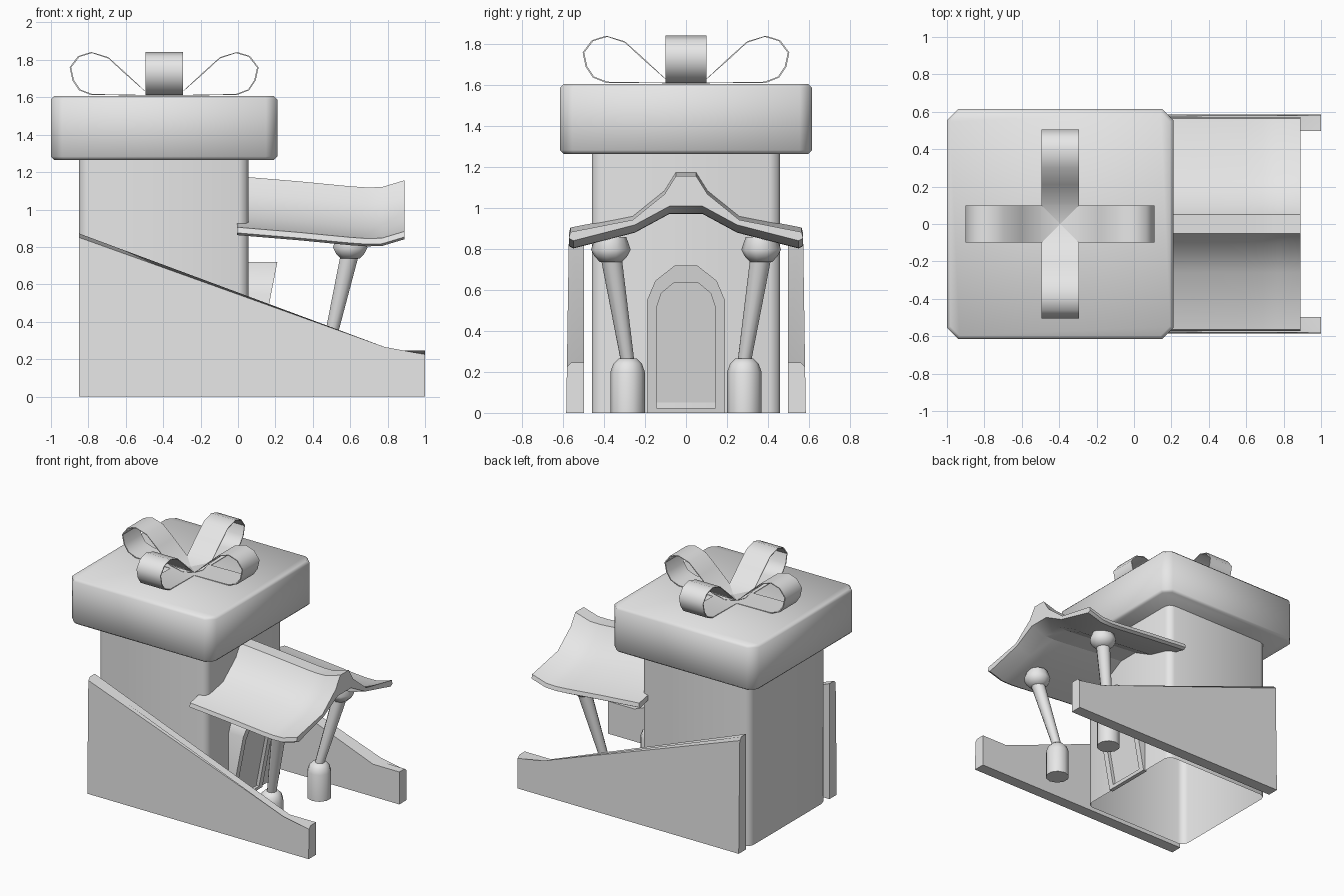
import bpy, bmesh, math
from mathutils import Vector

cube = bpy.data.objects.get("Cube")
if cube:
    bpy.data.objects.remove(cube, do_unlink=True)

grey = bpy.data.materials.new("plain grey")
grey.use_nodes = True
COLOUR = (0.8, 0.8, 0.8, 1)
grey.diffuse_color = COLOUR
grey.node_tree.nodes["Principled BSDF"].inputs["Base Color"].default_value = COLOUR


def finish(name, bm, angle=30):
    """Turn a bmesh into a shaded object."""
    bmesh.ops.recalc_face_normals(bm, faces=bm.faces)
    mesh = bpy.data.meshes.new(name)
    bm.to_mesh(mesh)
    bm.free()
    mesh.materials.append(grey)
    ob = bpy.data.objects.new(name, mesh)
    bpy.context.collection.objects.link(ob)
    bpy.ops.object.select_all(action='DESELECT')
    ob.select_set(True)
    bpy.context.view_layer.objects.active = ob
    bpy.ops.object.shade_smooth_by_angle(angle=math.radians(angle))
    return ob


def loft(bm, rings, caps=True):
    """Skin a row of closed rings of points."""
    rows = [[bm.verts.new(p) for p in ring] for ring in rings]
    for a, b in zip(rows, rows[1:]):
        for i in range(len(a)):
            j = (i + 1) % len(a)
            bm.faces.new((a[i], a[j], b[j], b[i]))
    if caps:
        return bm.faces.new(rows[0]), bm.faces.new(rows[-1])


def box(lo, hi):
    bm = bmesh.new()
    lo, hi = Vector(lo), Vector(hi)
    bmesh.ops.create_cube(bm, size=1)
    for v in bm.verts:
        v.co = (lo + hi) / 2 + v.co * (hi - lo)
    return bm


def bevel(bm, rule, width, segments=1):
    edges = [e for e in bm.edges if rule(e.verts[0].co, e.verts[1].co)]
    bmesh.ops.bevel(bm, geom=edges, offset=width, segments=segments,
                    profile=0.5, affect='EDGES')


def upright(a, b):
    return abs(a.z - b.z) > 0.1


def level(a, b):
    return abs(a.z - b.z) < 0.001


def mirrored(points):
    return points + [(-y, z) for y, z in reversed(points)]


# Tower body, open underneath
bm = box((-0.85, -0.46, 0), (0.055, 0.46, 1.28))
bevel(bm, upright, 0.05, 2)
bmesh.ops.delete(bm, geom=[f for f in bm.faces if f.normal.z < -0.9], context='FACES')
finish("tower_body", bm, 60)

# Box lid with cut corners and softened rims
bm = box((-1, -0.615, 1.265), (0.21, 0.615, 1.607))
bevel(bm, upright, 0.06)
bevel(bm, level, 0.018)
finish("box_lid", bm, 50)

# Four ribbon loops around the lid centre
CENTRE = Vector((-0.395, 0, 0))
LOOP = [(0, 1.611), (0.1, 1.632), (0.21, 1.735), (0.3, 1.815), (0.39, 1.842),
        (0.46, 1.82), (0.505, 1.76), (0.49, 1.69), (0.455, 1.638), (0.39, 1.612)]
MIDDLE = (0.27, 1.72)
for n, side in enumerate(("left", "back", "right", "front")):
    angle = n * math.pi / 2
    out = Vector((math.cos(angle), math.sin(angle), 0))
    across = Vector((-out.y, out.x, 0)) * 0.1
    bm = bmesh.new()
    rings = []
    for r, z in LOOP + [(0, 1.609)]:
        inward = Vector((MIDDLE[0] - r, MIDDLE[1] - z)).normalized() * 0.008
        if r < 0.05:
            inward = Vector((0, 0.002))
        outer = CENTRE + out * r + Vector((0, 0, z))
        inner = outer + out * inward.x + Vector((0, 0, inward.y))
        rings.append([outer - across, outer + across, inner + across, inner - across])
    loft(bm, rings)
    finish("ribbon_loop_" + side, bm, 50)

# Sloping side walls
WALL = [(-0.85, 0), (1, 0), (1, 0.245), (0.78, 0.245), (-0.85, 0.872)]
for side, name in ((1, "back"), (-1, "front")):
    bm = bmesh.new()
    loft(bm, [[(x, side * y, z) for x, z in WALL] for y in (0.497, 0.585)])
    for v in bm.verts:
        if abs(v.co.y) > 0.55:
            v.co.y -= side * 0.015 * v.co.z
    bevel(bm, lambda a, b: min(a.z, b.z) > 0.1 and min(abs(a.y), abs(b.y)) > 0.55, 0.02)
    finish("side_wall_" + name, bm)

# Swept porch roof with a raised ridge
SECTION = mirrored([(0.05, 1.118), (0.105, 1.03), (0.26, 0.905), (0.565, 0.845),
                    (0.572, 0.815), (0.55, 0.803), (0.25, 0.88), (0.08, 0.972)])
SWEEP = [(-0.005, 0.06), (0.32, 0.033), (0.6, 0.006), (0.69, 0), (0.77, 0.002), (0.89, 0.038)]
bm = bmesh.new()
loft(bm, [[(x, y, z + lift) for y, z in SECTION] for x, lift in SWEEP])
finish("porch_roof", bm, 28)

# Arched doorway leaning outward, with a recessed door
ARCH = mirrored([(0.055, 0.72), (0.15, 0.645), (0.19, 0.55), (0.19, 0)])
DOOR = mirrored([(0.06, 0.635), (0.12, 0.585), (0.145, 0.51), (0.145, 0.025)])


def lean(points, base):
    return [(base + 0.195 * z, y, z) for y, z in points]


bm = bmesh.new()
loft(bm, [[(0.04, y, z) for y, z in ARCH], lean(ARCH, 0.07),
          lean(DOOR, 0.07), lean(DOOR, 0.045)])
finish("door_frame", bm)


# Leaning porch posts with a base and a capital
def turned(name, stations, sides=10):
    bm = bmesh.new()
    loft(bm, [[(x + r * math.cos(math.tau * (i + 0.5) / sides),
                y + r * math.sin(math.tau * (i + 0.5) / sides), z)
               for i in range(sides)] for x, y, z, r in stations])
    finish(name, bm, 50)


for s, name in ((1, "back"), (-1, "front")):
    foot, head = (0.48, s * 0.285), (0.6, s * 0.367)
    turned("post_base_" + name, [(*foot, z, r) for z, r in
                                 ((0, 0.084), (0.2, 0.084), (0.24, 0.07), (0.265, 0.045))])
    turned("post_shaft_" + name, [(*foot, 0.25, 0.033), (*head, 0.77, 0.052)])
    turned("post_capital_" + name, [(*head, z, r) for z, r in
                                    ((0.738, 0.055), (0.765, 0.08), (0.797, 0.097), (0.86, 0.075))])
